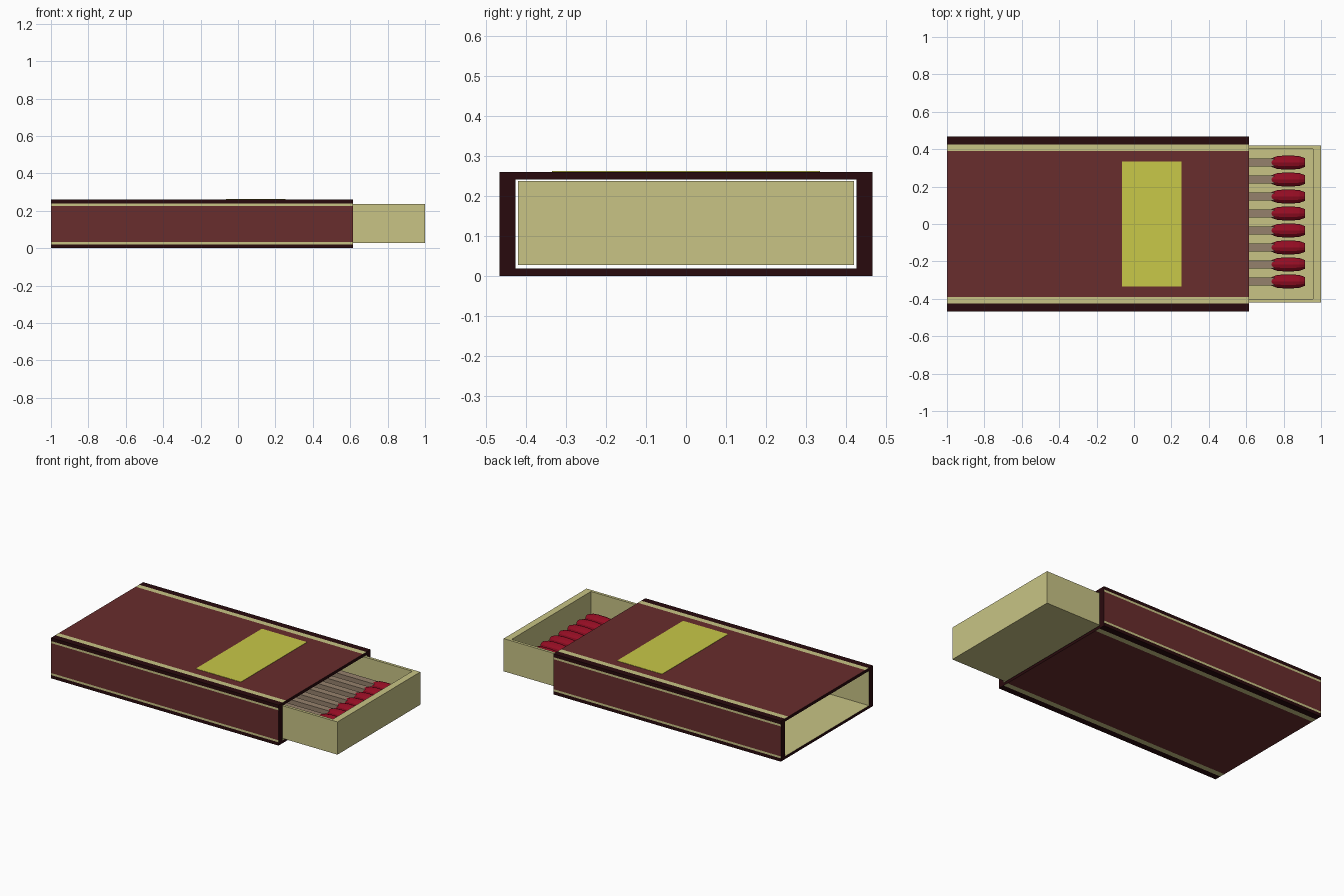
import bpy, bmesh, math

cube = bpy.data.objects.get("Cube")
if cube:
    bpy.data.objects.remove(cube)


def material(name, rgb):
    m = bpy.data.materials.new(name)
    m.use_nodes = True
    m.diffuse_color = (*rgb, 1)
    bsdf = next(n for n in m.node_tree.nodes if n.type == 'BSDF_PRINCIPLED')
    bsdf.inputs["Base Color"].default_value = (*rgb, 1)
    return m


maroon = material("maroon card", (0.138, 0.026, 0.026))
dark = material("dark edge", (0.022, 0.003, 0.004))
cream = material("cream card", (0.58, 0.55, 0.235))
yellow = material("yellow label", (0.58, 0.58, 0.065))
wood = material("match wood", (0.30, 0.22, 0.15))
red = material("match head red", (0.30, 0.004, 0.017))


def loft(name, rings, mats, closed=False, rule=None):
    """Skin consecutive rings of points; cap the ends or close into a tube."""
    bm = bmesh.new()
    loops = [[bm.verts.new(p) for p in ring] for ring in rings]
    n = len(loops[0])
    pairs = list(zip(loops, loops[1:]))
    if closed:
        pairs.append((loops[-1], loops[0]))
    else:
        bm.faces.new(loops[0])
        bm.faces.new(loops[-1])
    for a, b in pairs:
        for i in range(n):
            j = (i + 1) % n
            bm.faces.new((a[i], a[j], b[j], b[i]))
    bmesh.ops.recalc_face_normals(bm, faces=bm.faces)
    if rule:
        for f in bm.faces:
            f.material_index = rule(f.calc_center_median(), f.normal)
    me = bpy.data.meshes.new(name)
    bm.to_mesh(me)
    bm.free()
    for m in mats:
        me.materials.append(m)
    ob = bpy.data.objects.new(name, me)
    bpy.context.collection.objects.link(ob)
    return ob


def rect(x0, x1, y, z):
    return [(x0, -y, z), (x1, -y, z), (x1, y, z), (x0, y, z)]


# Sleeve: striped outer section, plain inner section
HALF_W, HEIGHT, BACK, FRONT = 0.467, 0.26, -1.0, 0.615
ys = [-HALF_W, -0.425, -0.39, 0.39, 0.425, HALF_W]
zs = [0, 0.021, 0.034, 0.226, 0.239, HEIGHT]
outer = ([(y, 0) for y in ys[:-1]] + [(HALF_W, z) for z in zs[:-1]]
         + [(y, HEIGHT) for y in ys[:0:-1]] + [(-HALF_W, z) for z in zs[:0:-1]])
inner = [(max(-0.427, min(0.427, y)), max(0.018, min(0.241, z))) for y, z in outer]


def sleeve_colour(c, n):
    if abs(n.x) > 0.5:
        return 1
    if abs(c.y) < 0.44 and 0.01 < c.z < 0.25:
        return 2
    if abs(n.z) > 0.5:
        return 1 if abs(c.y) > 0.425 else 2 if abs(c.y) > 0.39 else 0
    d = abs(c.z - HEIGHT / 2)
    return 1 if d > 0.109 else 2 if d > 0.096 else 0


def section(points, x):
    return [(x, y, z) for y, z in points]


loft("sleeve", [section(outer, BACK), section(outer, FRONT),
                section(inner, FRONT), section(inner, BACK)],
     [maroon, dark, cream], closed=True, rule=sleeve_colour)

# Label on the sleeve top
loft("top_label", [rect(-0.065, 0.255, 0.335, HEIGHT - 0.001),
                   rect(-0.065, 0.255, 0.335, HEIGHT + 0.002)], [yellow])

# Open tray
FLOOR = 0.075
loft("tray", [rect(-0.6, 1, 0.42, 0.027), rect(-0.6, 1, 0.42, 0.237),
              rect(-0.556, 0.956, 0.402, 0.237), rect(-0.556, 0.956, 0.402, FLOOR)], [cream])


# Matches: square sticks with barrel shaped heads
def circle(x, r, y, z, sides=12):
    return [(x, y + r * math.cos(math.tau * i / sides), z + r * math.sin(math.tau * i / sides))
            for i in range(sides)]


HEAD = [(0.735, 0.023), (0.765, 0.034), (0.80, 0.037), (0.85, 0.037), (0.885, 0.034), (0.915, 0.023)]
MATCH_Z = 0.114
for k in range(8):
    y = -0.307 + k * 0.0908
    square = [(y + a * 0.022, MATCH_Z + b * 0.022) for a, b in ((-1, -1), (1, -1), (1, 1), (-1, 1))]
    loft(f"match_stick_{k + 1}", [section(square, -0.5), section(square, 0.75)], [wood])
    loft(f"match_head_{k + 1}", [circle(x, r, y, MATCH_Z) for x, r in HEAD], [red])
